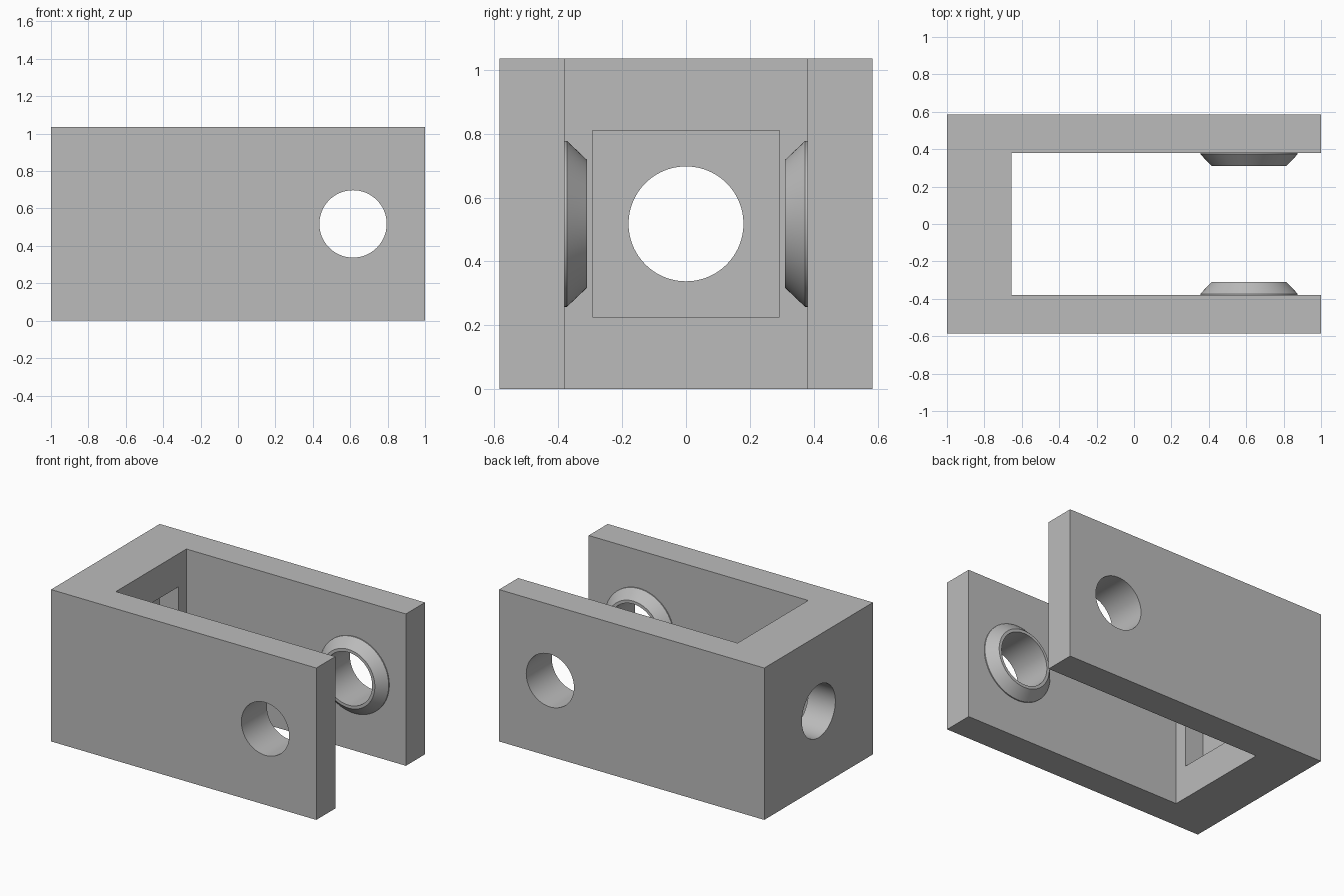
import bpy, bmesh
from math import pi, radians
from mathutils import Matrix, Vector

if "Cube" in bpy.data.objects:
    bpy.data.objects.remove(bpy.data.objects["Cube"], do_unlink=True)

HEIGHT, HALF_W, INNER_W = 1.035, 0.585, 0.38
WALL_X = -0.655              # inner face of the end wall
MID_Z = HEIGHT / 2
PIN_X, BORE = 0.615, 0.18
SIDES = 96

grey = bpy.data.materials.new("plain grey")
grey.use_nodes = True
GREY = (0.5, 0.5, 0.5, 1)
grey.diffuse_color = GREY
grey.node_tree.nodes["Principled BSDF"].inputs["Base Color"].default_value = GREY


def make(name, bm):
    bmesh.ops.recalc_face_normals(bm, faces=bm.faces)
    mesh = bpy.data.meshes.new(name)
    bm.to_mesh(mesh)
    bm.free()
    mesh.materials.append(grey)
    obj = bpy.data.objects.new(name, mesh)
    bpy.context.collection.objects.link(obj)
    return obj


def activate(obj):
    bpy.ops.object.select_all(action='DESELECT')
    obj.select_set(True)
    bpy.context.view_layer.objects.active = obj


def smooth(obj):
    activate(obj)
    bpy.ops.object.shade_smooth_by_angle(angle=radians(30))


def cylinder(name, radius, length, centre, axis):
    bm = bmesh.new()
    turn = Matrix.Rotation(pi / 2, 4, axis)
    bmesh.ops.create_cone(bm, cap_ends=True, segments=SIDES, radius1=radius, radius2=radius,
                          depth=length, matrix=Matrix.Translation(centre) @ turn)
    return make(name, bm)


def cut(obj, cutter):
    cutter.hide_render = True
    mod = obj.modifiers.new("cut", 'BOOLEAN')
    mod.operation, mod.solver, mod.object = 'DIFFERENCE', 'EXACT', cutter
    activate(obj)
    bpy.ops.object.modifier_apply(modifier=mod.name)
    bpy.data.objects.remove(cutter, do_unlink=True)


# U-shaped fork body, extruded upward
outline = [(-1, -HALF_W), (1, -HALF_W), (1, -INNER_W), (WALL_X, -INNER_W),
           (WALL_X, INNER_W), (1, INNER_W), (1, HALF_W), (-1, HALF_W)]
bm = bmesh.new()
base = bm.faces.new([bm.verts.new((x, y, 0)) for x, y in outline])
top = bmesh.ops.extrude_face_region(bm, geom=[base])["geom"]
bmesh.ops.translate(bm, vec=(0, 0, HEIGHT), verts=[v for v in top if isinstance(v, bmesh.types.BMVert)])
body = make("fork_body", bm)

# Square nut pocket in the end wall
DEPTH, SIDE = 0.14, 0.585
bm = bmesh.new()
bmesh.ops.create_cube(bm, size=1, matrix=Matrix.Translation((WALL_X, 0, MID_Z))
                      @ Matrix.Diagonal((2 * DEPTH, SIDE, SIDE, 1)))
cut(body, make("pocket_cutter", bm))

# Shank hole through the end wall, pin hole through both arms
cut(body, cylinder("shank_cutter", BORE, 1, Vector((-0.9, 0, MID_Z)), 'Y'))
cut(body, cylinder("pin_cutter", BORE, 2, Vector((PIN_X, 0, MID_Z)), 'X'))
smooth(body)

# Chamfered bosses round the pin hole, on the inside of each arm
section = [(BORE, 0), (0.26, 0), (0.26, 0.007), (0.2, 0.07), (BORE, 0.07)]
for name, side in (("front_boss", -1), ("back_boss", 1)):
    bm = bmesh.new()
    verts = [bm.verts.new((PIN_X + r, side * (INNER_W - h), MID_Z)) for r, h in section]
    edges = [bm.edges.new((verts[i - 1], verts[i])) for i in range(len(verts))]
    bmesh.ops.spin(bm, geom=verts + edges, cent=(PIN_X, 0, MID_Z), axis=(0, 1, 0),
                   angle=2 * pi, steps=SIDES, use_duplicate=False)
    bmesh.ops.remove_doubles(bm, verts=bm.verts, dist=0.0005)
    smooth(make(name, bm))
